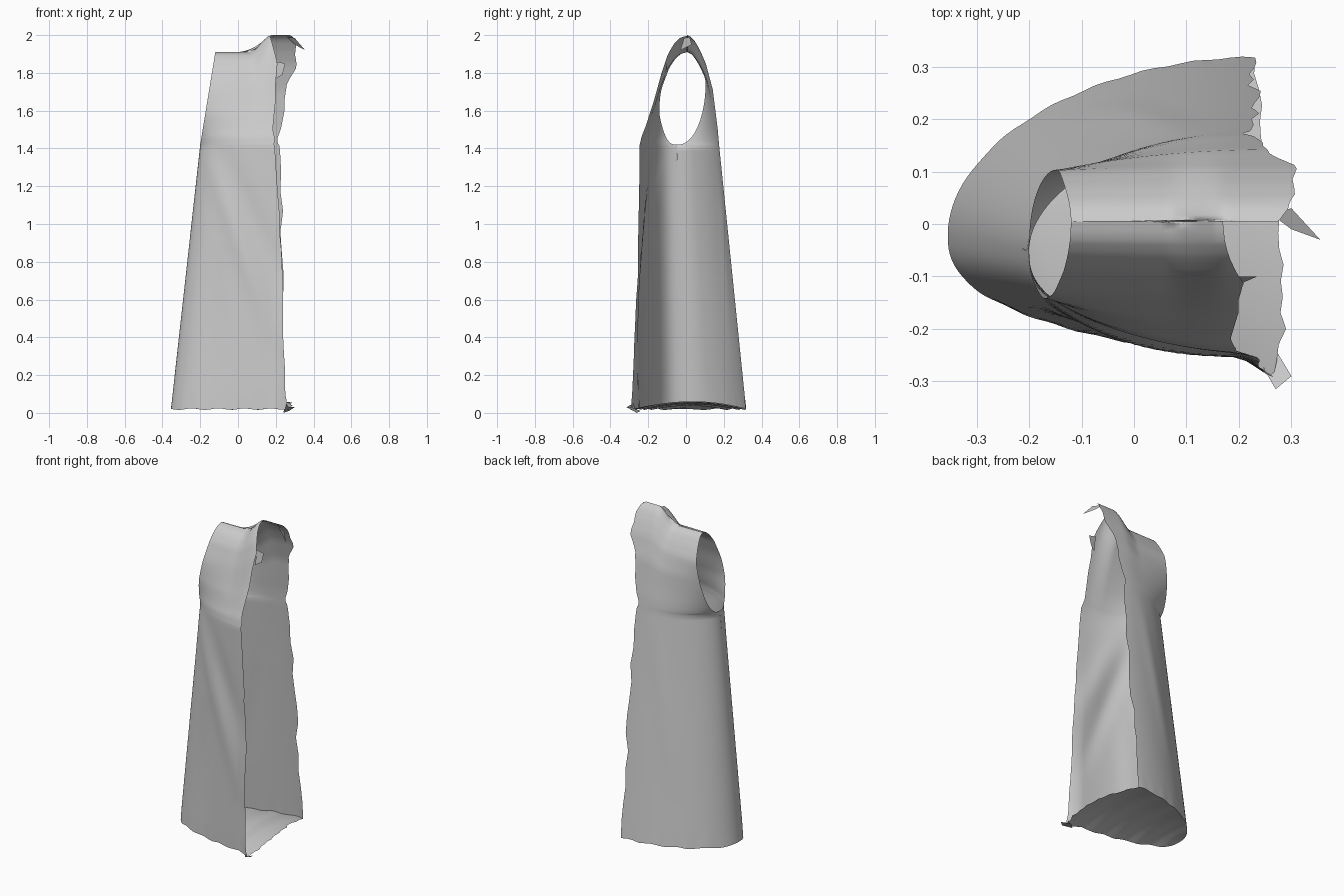
import bpy, bmesh, math, random
from math import sin, cos, asin, pi, exp

random.seed(4)
cube = bpy.data.objects.get("Cube")
if cube:
    bpy.data.objects.remove(cube, do_unlink=True)

COLS, LOW, UP = 36, 40, 32
ARM_Z, SHOULDER_Z, NECK_Z = 1.42, 1.91, 2.0

cloth = bpy.data.materials.new("grey_cloth")
cloth.use_nodes = True
cloth.diffuse_color = (0.6, 0.6, 0.6, 1)
cloth.node_tree.nodes["Principled BSDF"].inputs["Base Color"].default_value = (0.6, 0.6, 0.6, 1)


def lerp(a, b, t):
    return a + (b - a) * t


def curve(points, v):
    """Piecewise-linear lookup in (position, value) pairs."""
    for (p, a), (q, b) in zip(points, points[1:]):
        if v <= q:
            return lerp(a, b, max(0, (v - p) / (q - p)))
    return points[-1][1]


def smooth(a, b, v):
    t = min(1, max(0, (v - a) / (b - a)))
    return t * t * (3 - 2 * t)


# Torn centre edge (x by height) and chest depth (y by upper fraction)
FRONT_EDGE = [(0, .272), (.1, .255), (.5, .24), (1, .222), (1.4, .2), (1.5, .18), (1.7, .2), (1.85, .21), (2, .165)]
BACK_EDGE = [(0, .228), (1, .23), (1.45, .21), (1.6, .25), (1.75, .265), (1.85, .31), (1.95, .32), (2, .28)]
FRONT_DEPTH = [(0, -.245), (.08, -.234), (.16, -.215), (.4, -.17), (.65, -.13), (.83, -.095),
               (.93, -.06), (.98, -.03), (1, .005)]
BACK_DEPTH = [(0, .175), (.14, .168), (.5, .142), (.74, .105), (.86, .075), (.95, .045), (.985, .025), (1, .005)]


def fold(x, z, x0, z0, x1, z1, width):
    """Soft ridge along a slanted line, fading at both ends."""
    s = (z0 - z) / (z0 - z1)
    if not 0 < s < 1:
        return 0
    return sin(pi * s) * exp(-((x - lerp(x0, x1, s)) / width) ** 2)


def panel_point(front, row, col, jag):
    n = 2.5 if front else 1.9
    w = start = 0
    if row <= LOW:
        # Skirt, narrowing from hem to armhole
        h = row / LOW
        z = lerp(.02, ARM_Z, h)
        xs, ys = lerp(-.355, -.2, h), lerp(-.02, -.05, h)
        yc = lerp(-.256, -.245, h) if front else lerp(.318, .175, h)
    else:
        # Bodice, its section cut off where it meets the armhole rim
        a = (row - LOW) / UP * pi
        w = (1 - cos(a)) / 2
        z = lerp(ARM_Z, NECK_Z, w)
        xs, ys = lerp(-.2, -.12, w), lerp(-.05, .005, w)
        yc = curve(FRONT_DEPTH if front else BACK_DEPTH, w)
        n = lerp(n, 2, w)
        rim = max(0, sin(a)) ** .8 * (-.115 if front else .122)
        cut = min(.93, rim / (yc - ys)) if abs(yc - ys) > .001 else 0
        start = asin(cut ** (n / 2))
    phi = lerp(start, pi / 2, col / COLS)
    xc = curve(FRONT_EDGE if front else BACK_EDGE, z)
    x = lerp(xc, xs, (max(0, cos(phi)) / cos(start)) ** (2 / n))
    y = lerp(ys, yc, sin(phi) ** (2 / n))
    if front:
        # Flatter slant between side and centre
        y += .025 * sin(2 * phi) * max(0, 1 - 3 * w)
    if w > 0:
        z = lerp(ARM_Z, lerp(SHOULDER_Z, NECK_Z, smooth(.06, .18, x)), w)
    elif front:
        # Slanted drape folds and flared front opening
        y -= .012 * fold(x, z, -.18, 1.42, .22, .3, .05)
        y += .012 * fold(x, z, -.08, 1.42, .26, .6, .06)
        y += .008 * fold(x, z, -.1, .9, -.15, .02, .06)
        y -= .035 * smooth(.19, .27, x) * (1 - z / ARM_Z)
    else:
        y += .006 * fold(x, z, .1, 1.42, -.08, .3, .05)
    if col == COLS:
        x += jag
    # Gathered hem
    if row < 3:
        y += .0015 * sin(x * 70) * (3 - row) / 3
        z += .004 * sin(x * 45) * (3 - row) / 3
    return x, y, z


def add_grid(bm, rows):
    verts = [[bm.verts.new(p) for p in r] for r in rows]
    for r, s in zip(verts, verts[1:]):
        for i in range(len(r) - 1):
            bm.faces.new((r[i], r[i + 1], s[i + 1], s[i]))


def finish(name, bm):
    bmesh.ops.remove_doubles(bm, verts=bm.verts, dist=.0005)
    bmesh.ops.recalc_face_normals(bm, faces=bm.faces)
    mesh = bpy.data.meshes.new(name)
    bm.to_mesh(mesh)
    bm.free()
    mesh.materials.append(cloth)
    mesh.polygons.foreach_set("use_smooth", [True] * len(mesh.polygons))
    ob = bpy.data.objects.new(name, mesh)
    bpy.context.collection.objects.link(ob)


# Sleeveless garment half: front and back panels joined at side and shoulder
bm = bmesh.new()
hems = []
for front in (True, False):
    size = .006 if front else .014
    tears = [(r, random.uniform(-size, size)) for r in range(0, LOW + UP + 4, 3)]
    rows = [[panel_point(front, row, c, curve(tears, row)) for c in range(COLS + 1)]
            for row in range(LOW + UP + 1)]
    hems.append(rows[0])
    add_grid(bm, rows)
finish("garment_shell", bm)

# Arched cloth closing the hem, torn along the open side
bm = bmesh.new()
SPAN = 20
rows = []
for c, (f, b) in enumerate(zip(*hems)):
    line = []
    for k in range(SPAN + 1):
        s = k / SPAN
        arch = 4 * s * (1 - s)
        x = lerp(f[0], b[0], s)
        if c == COLS and 0 < k < SPAN:
            x += arch * .05 * (1 - s) + random.uniform(-.008, .008)
        line.append((x, lerp(f[1], b[1], s), lerp(f[2], b[2], s) + .04 * arch * c / COLS))
    rows.append(line)
add_grid(bm, rows)
finish("hem_closure", bm)

# Torn scraps: neck tip, front neck flap and lower front corner
bm = bmesh.new()
scraps = [
    [(.26, .02, 1.99), (.3, .03, 1.95), (.355, -.03, 1.92), (.3, -.01, 1.985)],
    [(.2, -.1, 1.86), (.25, -.1, 1.85), (.235, -.1, 1.79), (.2, -.115, 1.77)],
    [(.25, -.28, .05), (.27, -.315, .03), (.3, -.29, .03), (.27, -.24, .01), (.24, -.26, .0)],
]
for scrap in scraps:
    bm.faces.new([bm.verts.new(p) for p in scrap])
finish("torn_scraps", bm)
